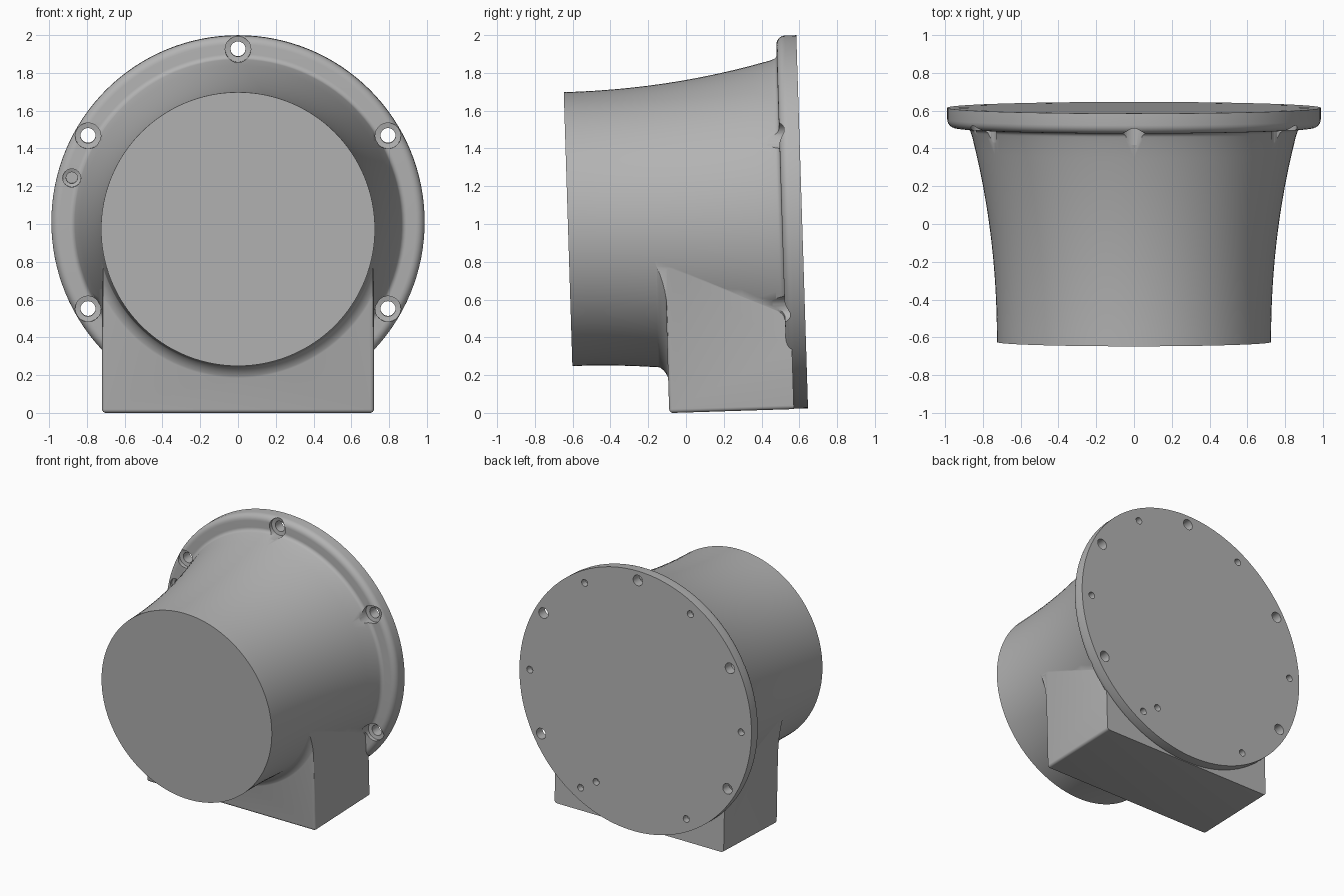
import bpy, bmesh, math
from mathutils import Matrix, Vector

if "Cube" in bpy.data.objects:
    bpy.data.objects.remove(bpy.data.objects["Cube"])

# Local frame: d = distance forward (-y) from the flange's back face, axis at x = z = 0
PLACE = Matrix.Translation((0, 0.615, 1.015)) @ Matrix.Rotation(math.radians(1.8), 4, 'X')


def make(name, bm):
    bmesh.ops.recalc_face_normals(bm, faces=bm.faces)
    me = bpy.data.meshes.new(name)
    bm.to_mesh(me)
    bm.free()
    ob = bpy.data.objects.new(name, me)
    bpy.context.collection.objects.link(ob)
    return ob


def revolve(name, profile, n=128, cx=0, cz=0):
    """Spin (radius, d) points around the y axis; both ends are capped."""
    bm = bmesh.new()
    rings = []
    for r, d in profile:
        rings.append([bm.verts.new((cx + r * math.cos(2 * math.pi * i / n), -d,
                                    cz + r * math.sin(2 * math.pi * i / n))) for i in range(n)])
    for a, b in zip(rings, rings[1:]):
        for i in range(n):
            j = (i + 1) % n
            bm.faces.new((a[i], a[j], b[j], b[i]))
    bm.faces.new(rings[0])
    bm.faces.new(rings[-1])
    return make(name, bm)


def block(name, x, d0, d1, z0, z1, bevel=0):
    bm = bmesh.new()
    bmesh.ops.create_cube(bm, size=1)
    for v in bm.verts:
        v.co = Vector((v.co.x * 2 * x, -(d0 + d1) / 2 + v.co.y * (d1 - d0),
                       (z0 + z1) / 2 + v.co.z * (z1 - z0)))
    if bevel:
        # round the front, bottom and side edges, leaving the back and top sharp
        edges = [e for e in bm.edges
                 if not all(abs(v.co.y + d0) < 1e-5 for v in e.verts)
                 and not all(abs(v.co.z - z1) < 1e-5 for v in e.verts)]
        bmesh.ops.bevel(bm, geom=edges, offset=bevel, segments=4, profile=0.5, affect='EDGES')
    return make(name, bm)


def boolean(target, other, op):
    m = target.modifiers.new(op, 'BOOLEAN')
    m.operation, m.object, m.solver = op, other, 'EXACT'
    bpy.context.view_layer.objects.active = target
    bpy.ops.object.modifier_apply(modifier=m.name)
    bpy.data.objects.remove(other)


def arc(cr, cd, rad, a0, a1, n=6):
    return [(cr + rad * math.cos(math.radians(a0 + (a1 - a0) * i / n)),
             cd + rad * math.sin(math.radians(a0 + (a1 - a0) * i / n))) for i in range(n + 1)]


# Flange with rounded front rim, flowing through a fillet into the flared bell
profile = [(0.988, 0)] + arc(0.943, 0.062, 0.045, 0, 90)
profile += arc(0.893, 0.137, 0.030, 270, 190)
for i in range(13):
    t = i / 12
    profile.append((0.725 + 0.132 * (1 - t) ** 2.1, 0.15 + 1.09 * t))
housing = revolve("bell_housing", profile)

# Square base block, with a concave fillet where its front meets the bell
base = block("base_block", 0.72, 0.075, 0.735, -0.99, -0.12, 0.02)
collar = revolve("fillet_collar", [(0.84, 0.5)] + arc(0.835, 0.835, 0.105, 270, 180, 8))
boolean(collar, block("collar_clip", 0.716, 0.4, 0.9, -0.95, -0.16), 'INTERSECT')
boolean(housing, base, 'UNION')
boolean(housing, collar, 'UNION')

# Five counterbored screw holes
for ang in (90, 30, 150, -30, -150):
    x, z = 0.917 * math.cos(math.radians(ang)), 0.917 * math.sin(math.radians(ang))
    boolean(housing, revolve("screw_cut", [(0.04, -0.1), (0.04, 0.075), (0.068, 0.08), (0.068, 0.17)],
                             32, x, z), 'DIFFERENCE')

# Blind pit on the front of the flange
boolean(housing, revolve("front_pit", [(0.03, 0.04), (0.03, 0.078), (0.048, 0.085), (0.048, 0.16)],
                         24, -0.88, 0.235), 'DIFFERENCE')

# Small blind pits around the back face, plus one extra inner pit
pits = [(0.9 * math.cos(math.radians(a)), 0.9 * math.sin(math.radians(a))) for a in range(0, 360, 60)]
for x, z in pits + [(0.32, -0.70)]:
    boolean(housing, revolve("back_pit", [(0.026, -0.1), (0.026, 0.05)], 20, x, z), 'DIFFERENCE')

# Tilt into place and rest on the ground
housing.data.transform(PLACE)
low = min(v.co.z for v in housing.data.vertices)
housing.data.transform(Matrix.Translation((0, 0, -low)))
bpy.ops.object.select_all(action='DESELECT')
housing.select_set(True)
bpy.context.view_layer.objects.active = housing
bpy.ops.object.shade_smooth_by_angle(angle=math.radians(35))

# Dark grey finish
grey = bpy.data.materials.new("dark_grey")
grey.diffuse_color = (0.45, 0.45, 0.45, 1)
grey.use_nodes = True
grey.node_tree.nodes["Principled BSDF"].inputs["Base Color"].default_value = grey.diffuse_color
housing.data.materials.clear()
housing.data.materials.append(grey)
